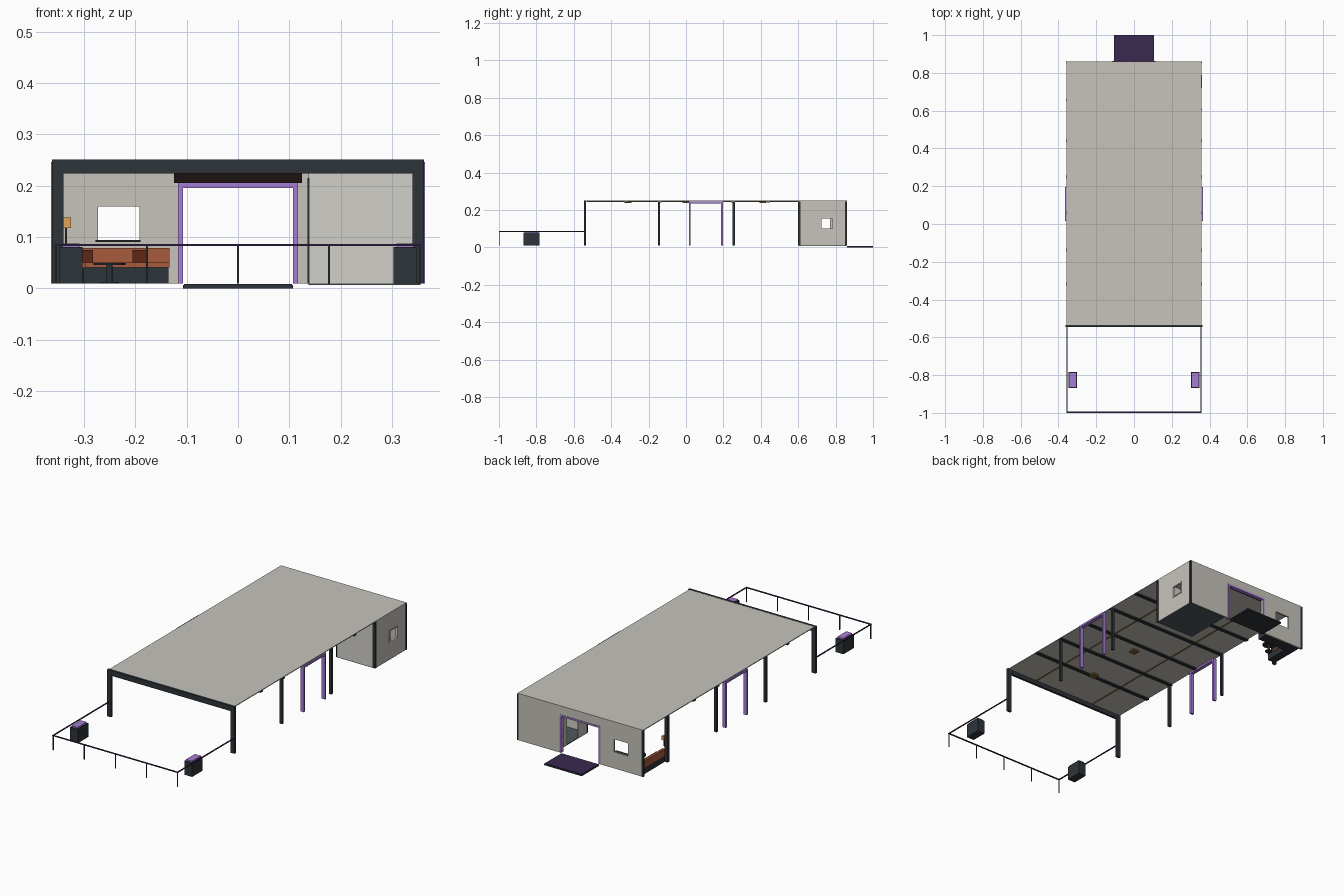
import bpy, bmesh
from mathutils import Vector
from math import radians

if "Cube" in bpy.data.objects:
    bpy.data.objects.remove(bpy.data.objects["Cube"])


def mat(name, rgb):
    m = bpy.data.materials.new(name)
    m.diffuse_color = (*rgb, 1)
    m.use_nodes = True
    m.node_tree.nodes["Principled BSDF"].inputs["Base Color"].default_value = m.diffuse_color
    return m


WALL = mat("plaster", (0.57, 0.55, 0.50))
LIGHTWALL = mat("pale_plaster", (0.64, 0.63, 0.59))
DARK = mat("slate", (0.027, 0.034, 0.041))
PURPLE = mat("purple", (0.38, 0.20, 0.68))
MAT = mat("deep_purple", (0.042, 0.021, 0.08))
ORANGE = mat("terracotta", (0.40, 0.10, 0.045))
RED = mat("dark_red", (0.11, 0.02, 0.01))
BROWN = mat("dark_brown", (0.012, 0.006, 0.005))
TAN = mat("tan", (0.20, 0.11, 0.03))
AMBER = mat("amber", (0.75, 0.38, 0.10))
FLOOR = mat("floor_grey", (0.08, 0.10, 0.11))


def finish(name, bm, material):
    bmesh.ops.recalc_face_normals(bm, faces=bm.faces)
    me = bpy.data.meshes.new(name)
    bm.to_mesh(me)
    bm.free()
    me.materials.append(material)
    ob = bpy.data.objects.new(name, me)
    bpy.context.collection.objects.link(ob)
    return ob


def box(name, x, y, z, material):
    bm = bmesh.new()
    bmesh.ops.create_cube(bm, size=1)
    for v in bm.verts:
        v.co = [r[0] if c < 0 else r[1] for c, r in zip(v.co, (x, y, z))]
    return finish(name, bm, material)


def cylinder(name, c, r, z, material, sides=24):
    bm = bmesh.new()
    bmesh.ops.create_cone(bm, cap_ends=True, segments=sides, radius1=r, radius2=r, depth=z[1] - z[0])
    bmesh.ops.translate(bm, verts=bm.verts, vec=(c[0], c[1], sum(z) / 2))
    return finish(name, bm, material)


def wall(name, axis, pos, thick, u, z, holes, material):
    """Upright slab along x or y with rectangular openings (u0, u1, z0, z1)."""
    us = sorted({*u, *(h[0] for h in holes), *(h[1] for h in holes)})
    zs = sorted({*z, *(h[2] for h in holes), *(h[3] for h in holes)})
    point = (lambda a, b: (a, pos, b)) if axis == 'x' else (lambda a, b: (pos, a, b))
    bm = bmesh.new()
    for a, b in zip(us, us[1:]):
        for c, d in zip(zs, zs[1:]):
            if any(h[0] < (a + b) / 2 < h[1] and h[2] < (c + d) / 2 < h[3] for h in holes):
                continue
            bm.faces.new([bm.verts.new(point(*p)) for p in ((a, c), (b, c), (b, d), (a, d))])
    bmesh.ops.remove_doubles(bm, verts=bm.verts, dist=1e-5)
    ext = bmesh.ops.extrude_face_region(bm, geom=bm.faces[:], use_keep_orig=True)
    vec = Vector((0, thick, 0)) if axis == 'x' else Vector((thick, 0, 0))
    bmesh.ops.translate(bm, verts=[g for g in ext["geom"] if isinstance(g, bmesh.types.BMVert)], vec=vec)
    return finish(name, bm, material)


def span(s, a, b):
    return tuple(sorted((s * a, s * b)))


B = 0.01  # floor level

# Roof, front fascia and ceiling details
box("roof", (-0.357, 0.357), (-0.54, 0.86), (0.246, 0.25), WALL)
box("front_beam", (-0.362, 0.362), (-0.546, -0.534), (0.224, 0.251), DARK)
for i, y in enumerate((-0.32, -0.14, 0.06, 0.25, 0.44)):
    box(f"ceiling_beam_{i}", (-0.359, 0.359), (y - 0.009, y + 0.009), (0.240, 0.2465), DARK)
for s in (-1, 1):
    box("ceiling_track", span(s, 0.177, 0.183), (-0.53, 0.60), (0.243, 0.2465), TAN)
for i, y in enumerate((-0.31, 0.0, 0.41)):
    box(f"ceiling_light_{i}", (-0.018, 0.018), (y - 0.018, y + 0.018), (0.238, 0.2465), TAN)

# Posts and side door frames, mirrored
for s in (-1, 1):
    box("front_post", span(s, 0.340, 0.362), (-0.546, -0.534), (B, 0.251), DARK)
    for y in (-0.145, 0.255):
        box("side_post", span(s, 0.343, 0.357), (y - 0.006, y + 0.006), (B, 0.247), DARK)
    for y in (0.02, 0.192):
        box("side_door_jamb", span(s, 0.345, 0.364), (y - 0.005, y + 0.005), (B, 0.245), PURPLE)
    box("side_door_head", span(s, 0.345, 0.364), (0.015, 0.197), (0.236, 0.246), PURPLE)
    box("back_corner_post", span(s, 0.350, 0.360), (0.851, 0.861), (B, 0.247), DARK)
box("room_corner_post", (0.345, 0.360), (0.600, 0.612), (B, 0.247), DARK)
box("lounge_post", (-0.360, -0.342), (0.650, 0.664), (B, 0.247), DARK)

# Back wall and enclosed room
wall("back_wall", 'x', 0.852, 0.008, (-0.357, 0.357), (B, 0.247),
     [(-0.107, 0.107, B, 0.20), (-0.272, -0.192, 0.094, 0.16)], WALL)
wall("room_side_wall", 'y', 0.349, 0.008, (0.607, 0.856), (B, 0.247), [(0.724, 0.784, 0.10, 0.155)], WALL)
wall("room_front_wall", 'x', 0.605, 0.006, (0.137, 0.352), (B, 0.247), [], LIGHTWALL)
wall("room_partition", 'y', 0.137, 0.005, (0.607, 0.853), (B, 0.247), [(0.68, 0.77, B, 0.20)], WALL)
box("room_floor", (0.137, 0.355), (0.606, 0.856), (0.007, 0.011), FLOOR)
box("room_edge_trim", (0.135, 0.139), (0.603, 0.609), (B, 0.215), DARK)
box("window_sill", (-0.277, -0.190), (0.838, 0.856), (0.090, 0.094), DARK)
wall("side_window_frame", 'y', 0.347, 0.012, (0.719, 0.789), (0.095, 0.160),
     [(0.725, 0.783, 0.101, 0.154)], LIGHTWALL)

# Rear entrance: frame, header and ramp
wall("entrance_frame", 'x', 0.843, 0.019, (-0.117, 0.117), (B, 0.205), [(-0.107, 0.107, B, 0.196)], PURPLE)
box("entrance_header", (-0.125, 0.125), (0.828, 0.852), (0.205, 0.226), BROWN)
box("entry_platform", (-0.107, 0.107), (0.86, 1.0), (0, 0.007), DARK)
box("entry_mat", (-0.105, 0.105), (0.862, 0.998), (0.007, 0.009), MAT)

# Corner bench with cushions
box("bench_base_back", (-0.345, -0.135), (0.795, 0.850), (B, 0.041), DARK)
box("bench_base_side", (-0.345, -0.300), (0.668, 0.795), (B, 0.041), DARK)
box("bench_seat_back", (-0.345, -0.133), (0.792, 0.850), (0.041, 0.051), ORANGE)
box("bench_seat_side", (-0.345, -0.297), (0.668, 0.792), (0.041, 0.051), ORANGE)
box("bench_rest_back", (-0.345, -0.133), (0.836, 0.850), (0.051, 0.079), ORANGE)
box("bench_rest_side", (-0.347, -0.335), (0.668, 0.850), (0.051, 0.079), ORANGE)
for i, x in enumerate((-0.295, -0.192)):
    box(f"cushion_{i}", (x - 0.013, x + 0.013), (0.825, 0.837), (0.051, 0.075), RED)

# Table and wall lamp
cylinder("table_foot", (-0.25, 0.735), 0.018, (B, 0.013), DARK)
cylinder("table_leg", (-0.25, 0.735), 0.006, (B, 0.047), DARK, 12)
cylinder("table_top", (-0.25, 0.735), 0.031, (0.046, 0.050), DARK, 32)
box("lamp_stem", (-0.337, -0.333), (0.655, 0.659), (0.085, 0.118), DARK)
box("lamp_shade", (-0.341, -0.325), (0.649, 0.665), (0.118, 0.138), AMBER)

# Terrace railing and planters
for i in range(5):
    x = -0.354 + 0.177 * i
    box(f"rail_post_{i}", (x - 0.002, x + 0.002), (-0.998, -0.994), (B, 0.084), DARK)
box("front_rail", (-0.357, 0.357), (-1.0, -0.993), (0.083, 0.087), MAT)
for s in (-1, 1):
    box("side_rail", span(s, 0.351, 0.357), (-0.996, -0.54), (0.083, 0.087), MAT)
    box("planter", span(s, 0.303, 0.347), (-0.868, -0.784), (B, 0.081), DARK)
    box("planter_lid", span(s, 0.308, 0.342), (-0.862, -0.790), (0.081, 0.088), PURPLE)

# Smooth only the round table parts
for ob in bpy.context.collection.objects:
    ob.select_set(ob.name.startswith("table"))
bpy.context.view_layer.objects.active = bpy.data.objects["table_top"]
bpy.ops.object.shade_smooth_by_angle(angle=radians(35))
